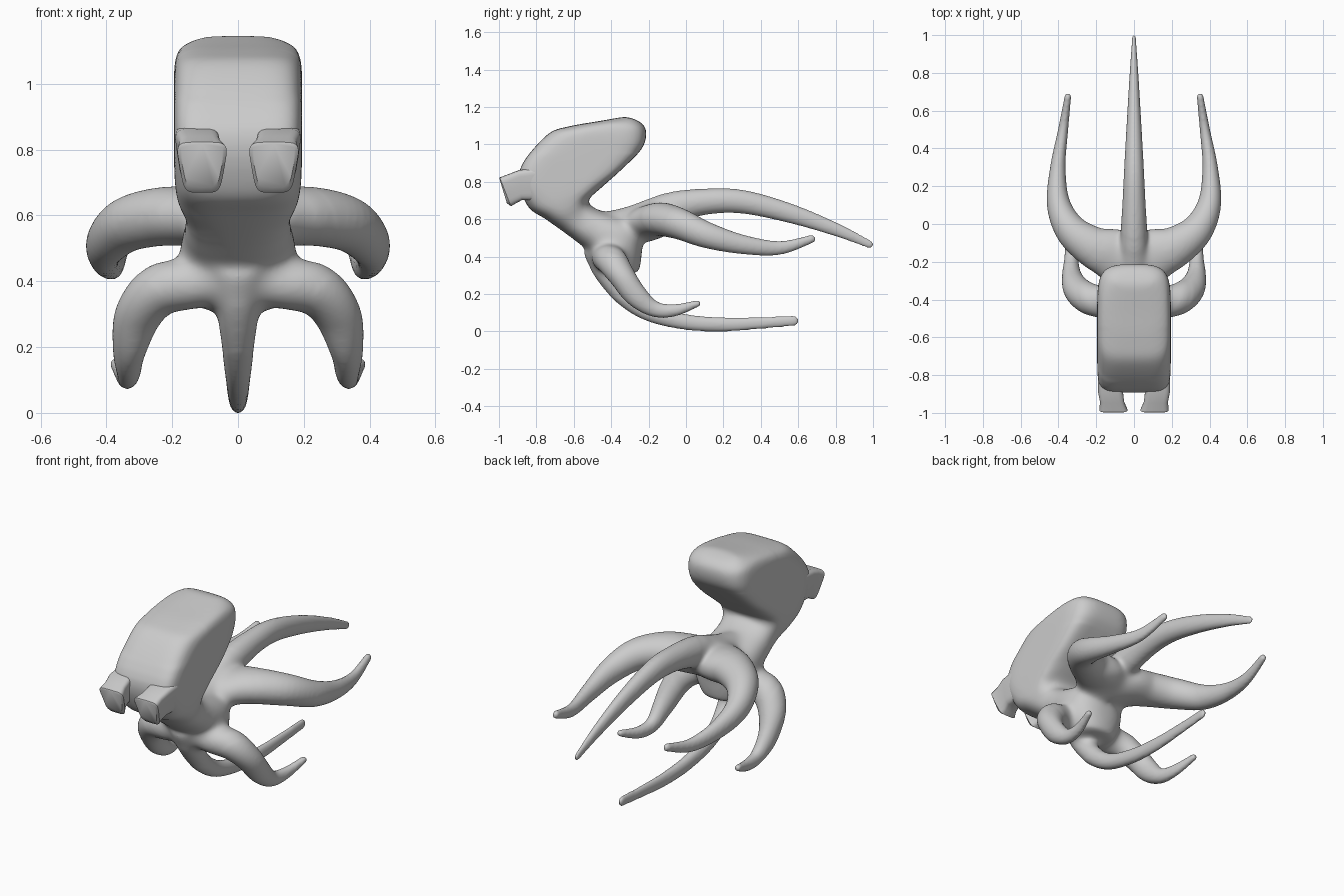
import bpy, bmesh, math
from mathutils import Vector

cube = bpy.data.objects.get("Cube")
if cube:
    bpy.data.objects.remove(cube, do_unlink=True)

skin = bpy.data.materials.new("grey skin")
skin.use_nodes = True
GREY = (0.6, 0.6, 0.6, 1)
skin.diffuse_color = GREY
skin.node_tree.nodes["Principled BSDF"].inputs["Base Color"].default_value = GREY


def refine(rows, steps=6):
    """Smooth interpolation through rows of values."""
    out = []
    for i in range(len(rows) - 1):
        p0, p1 = rows[max(i - 1, 0)], rows[i]
        p2, p3 = rows[i + 1], rows[min(i + 2, len(rows) - 1)]
        for s in range(steps):
            t = s / steps
            out.append([0.5 * (2 * b + (c - a) * t + (2 * a - 5 * b + 4 * c - d) * t * t
                               + (3 * b - a - 3 * c + d) * t ** 3)
                        for a, b, c, d in zip(p0, p1, p2, p3)])
    return out + [list(rows[-1])]


def ring(bm, centre, u, v, power=2, flare=0, sides=28):
    """Superellipse ring; flare widens it toward +v."""
    verts = []
    for k in range(sides):
        a = 2 * math.pi * k / sides
        c, s = (math.copysign(abs(f) ** (2 / power), f) for f in (math.cos(a), math.sin(a)))
        verts.append(bm.verts.new(centre + u * c * (1 + flare * s) + v * s))
    return verts


def skin_rings(bm, rings):
    for a, b in zip(rings, rings[1:]):
        for k in range(len(a)):
            j = (k + 1) % len(a)
            bm.faces.new((a[k], a[j], b[j], b[k]))
    bm.faces.new(rings[0][::-1])
    bm.faces.new(rings[-1])


def tentacle(bm, rows, side=1):
    """Rows: x, y, z, half width, half height."""
    rows = refine(rows)
    pts = [Vector((side * r[0], r[1], r[2])) for r in rows]
    rings = []
    for i, r in enumerate(rows):
        t = (pts[min(i + 1, len(pts) - 1)] - pts[max(i - 1, 0)]).normalized()
        u = t.cross(Vector((0, 0, 1))).normalized()
        rings.append(ring(bm, pts[i], u * r[3], u.cross(t) * r[4]))
    # rounded tip
    for a in (0.5, 1.0, 1.35):
        tip = pts[-1] + t * r[4] * 0.8 * math.sin(a)
        rings.append(ring(bm, tip, u * r[3] * math.cos(a), u.cross(t) * r[4] * math.cos(a)))
    skin_rings(bm, rings)


def finish(bm, name):
    bmesh.ops.recalc_face_normals(bm, faces=bm.faces)
    mesh = bpy.data.meshes.new(name)
    bm.to_mesh(mesh)
    bm.free()
    mesh.materials.append(skin)
    obj = bpy.data.objects.new(name, mesh)
    bpy.context.collection.objects.link(obj)
    return obj


def shade(obj, degrees):
    bpy.ops.object.select_all(action='DESELECT')
    obj.select_set(True)
    bpy.context.view_layer.objects.active = obj
    bpy.ops.object.shade_smooth_by_angle(angle=math.radians(degrees))


bm = bmesh.new()

# trunk, neck and head: front y, z, back y, z, half width, squareness
HEAD = [(-.42, .31, -.25, .31, .11, 2.2), (-.47, .39, -.235, .43, .165, 2.3),
        (-.54, .445, -.25, .57, .175, 2.3), (-.645, .525, -.47, .65, .158, 2.5),
        (-.75, .60, -.52, .70, .183, 2.9), (-.85, .675, -.45, .77, .193, 3.8),
        (-.89, .86, -.35, .86, .195, 6.5), (-.745, 1.05, -.24, .97, .195, 5),
        (-.63, 1.095, -.212, 1.04, .192, 3.8), (-.46, 1.125, -.215, 1.09, .178, 3),
        (-.32, 1.15, -.25, 1.125, .12, 2.4)]
rings = []
for fy, fz, by, bz, w, n in refine(HEAD, 5):
    f, b = Vector((0, fy, fz)), Vector((0, by, bz))
    rings.append(ring(bm, (f + b) / 2, Vector((w, 0, 0)), (f - b) / 2, n, sides=48))
skin_rings(bm, rings)

# top rear tentacle
tentacle(bm, [(0, -.48, .54, .10, .09), (0, -.3, .585, .09, .085), (0, -.1, .655, .075, .085),
              (0, .1, .693, .062, .07), (0, .3, .693, .052, .063), (0, .55, .633, .038, .052),
              (0, .8, .545, .023, .036), (0, .985, .464, .01, .022)])

# bottom tentacle
tentacle(bm, [(0, -.48, .45, .09, .08), (0, -.43, .33, .07, .07), (0, -.34, .2, .05, .055),
              (0, -.2, .1, .037, .045), (0, 0, .05, .03, .042), (0, .2, .037, .024, .038),
              (0, .4, .045, .018, .032), (0, .58, .057, .014, .028)])

for side in (1, -1):
    # upper side tentacles, webbed at the root
    tentacle(bm, [(.0, -.24, .56, .14, .09), (.1, -.17, .59, .145, .092),
                  (.22, -.12, .597, .11, .09), (.335, -.03, .573, .085, .083),
                  (.4, .11, .515, .062, .07), (.403, .3, .465, .041, .052),
                  (.375, .5, .446, .027, .037), (.35, .675, .495, .018, .022)], side)
    # lower side tentacles
    tentacle(bm, [(.0, -.42, .42, .09, .09), (.13, -.42, .395, .085, .08),
                  (.235, -.395, .375, .085, .08), (.302, -.345, .3, .073, .07),
                  (.33, -.27, .195, .051, .062), (.333, -.17, .12, .035, .043),
                  (.345, -.06, .113, .026, .033), (.372, .065, .15, .018, .018)], side)

# fuse everything into one skin, then soften, most of all at the joints
body = finish(bm, "octopus_body")
fuse = body.modifiers.new("Fuse", 'REMESH')
fuse.mode = 'VOXEL'
fuse.voxel_size = 0.008
graph = bpy.context.evaluated_depsgraph_get()
bm = bmesh.new()
bm.from_mesh(body.evaluated_get(graph).to_mesh())
body.modifiers.clear()
hub = Vector((0, -.3, .5))


def soften(verts, times):
    for _ in range(times):
        bmesh.ops.smooth_vert(bm, verts=verts, factor=0.5, use_axis_x=True,
                              use_axis_y=True, use_axis_z=True)


soften([v for v in bm.verts if (v.co - hub).length < 0.27], 35)
soften([v for v in bm.verts if (v.co - hub).length < 0.33], 15)
soften([v for v in bm.verts if v.co.z > 0.95], 40)
soften([v for v in bm.verts if v.co.z > 0.55 and v.co.y < -0.55], 10)
soften(bm.verts[:], 4)
bm.to_mesh(body.data)
bm.free()
shade(body, 60)

# flared eyes: x, y, z, half width, half height, forward lean
EYES = [(.124, -.78, .79, .062, .09, 0), (.124, -.885, .782, .06, .08, .008),
        (.116, -.93, .762, .058, .079, .018), (.109, -.966, .746, .068, .077, .03),
        (.109, -.978, .752, .06, .066, .02)]
for side, name in ((1, "left_eye"), (-1, "right_eye")):
    bm = bmesh.new()
    rings = [ring(bm, Vector((side * x, y, z)), Vector((w, 0, 0)), Vector((0, -lean, h)), 5, .2)
             for x, y, z, w, h, lean in EYES]
    skin_rings(bm, rings)
    shade(finish(bm, name), 40)
